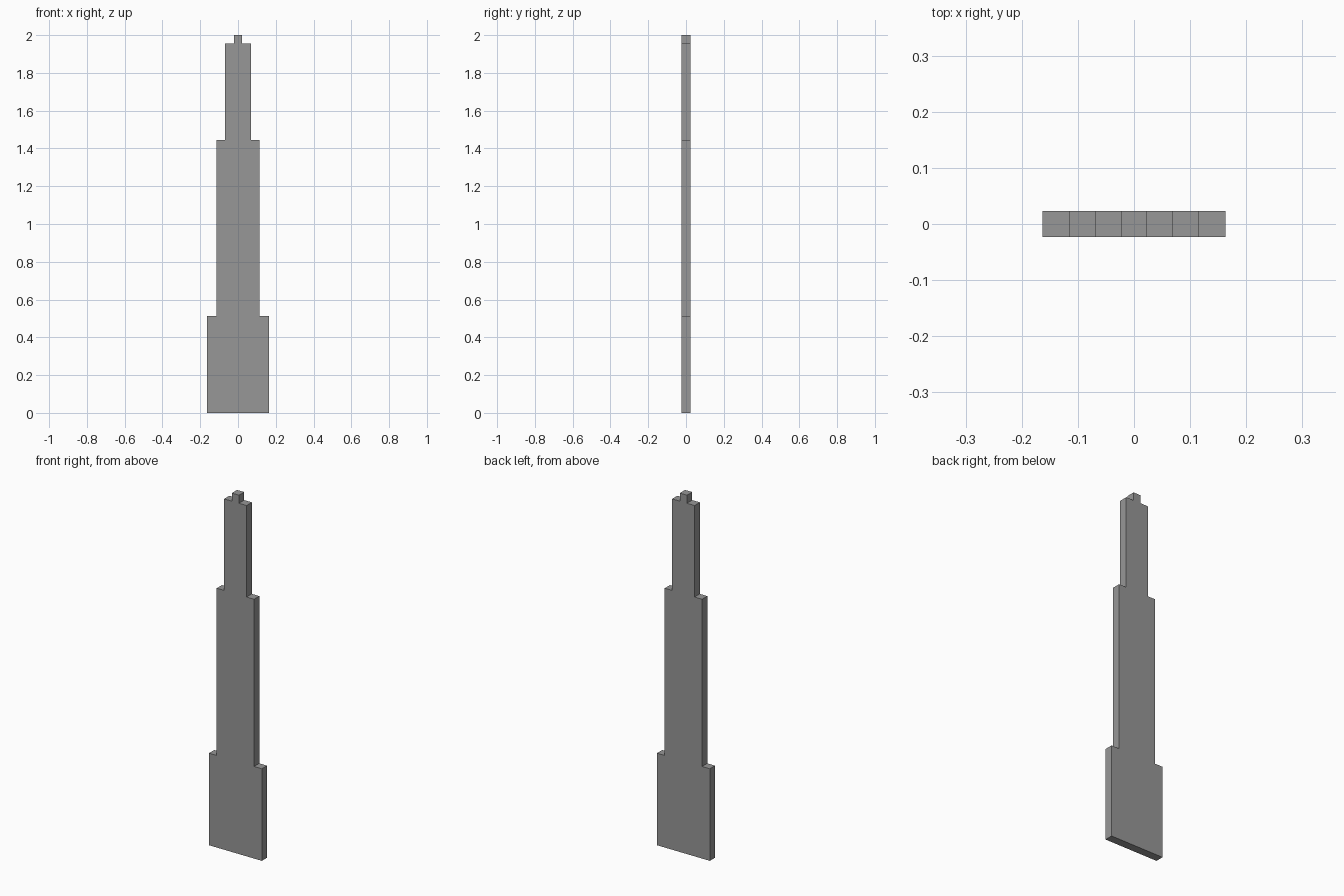
import bpy
import bmesh

cube = bpy.data.objects.get("Cube")
if cube:
    bpy.data.objects.remove(cube, do_unlink=True)

# Single grey material
grey = bpy.data.materials.new("mid_grey")
grey.use_nodes = True
colour = (0.31, 0.31, 0.31, 1.0)
grey.diffuse_color = colour
grey.node_tree.nodes["Principled BSDF"].inputs["Base Color"].default_value = colour

# Tiers of the tower: (half width, top height)
TIERS = [(0.163, 0.513), (0.115, 1.445), (0.069, 1.955), (0.022, 2.0)]
HALF_DEPTH = 0.023

# Right half of the stepped outline, then its mirror image
right_side = []
bottom = 0.0
for half_width, top in TIERS:
    right_side += [(half_width, bottom), (half_width, top)]
    bottom = top
outline = right_side + [(-x, z) for x, z in reversed(right_side)]

# Extrude the outline from front to back
bm = bmesh.new()
front = bm.faces.new([bm.verts.new((x, -HALF_DEPTH, z)) for x, z in outline])
extruded = bmesh.ops.extrude_face_region(bm, geom=[front], use_keep_orig=True)
back_verts = [g for g in extruded["geom"] if isinstance(g, bmesh.types.BMVert)]
bmesh.ops.translate(bm, verts=back_verts, vec=(0, 2 * HALF_DEPTH, 0))
bmesh.ops.recalc_face_normals(bm, faces=bm.faces)

mesh = bpy.data.meshes.new("stepped_tower")
bm.to_mesh(mesh)
bm.free()
mesh.materials.append(grey)
tower = bpy.data.objects.new("stepped_tower", mesh)
bpy.context.collection.objects.link(tower)
